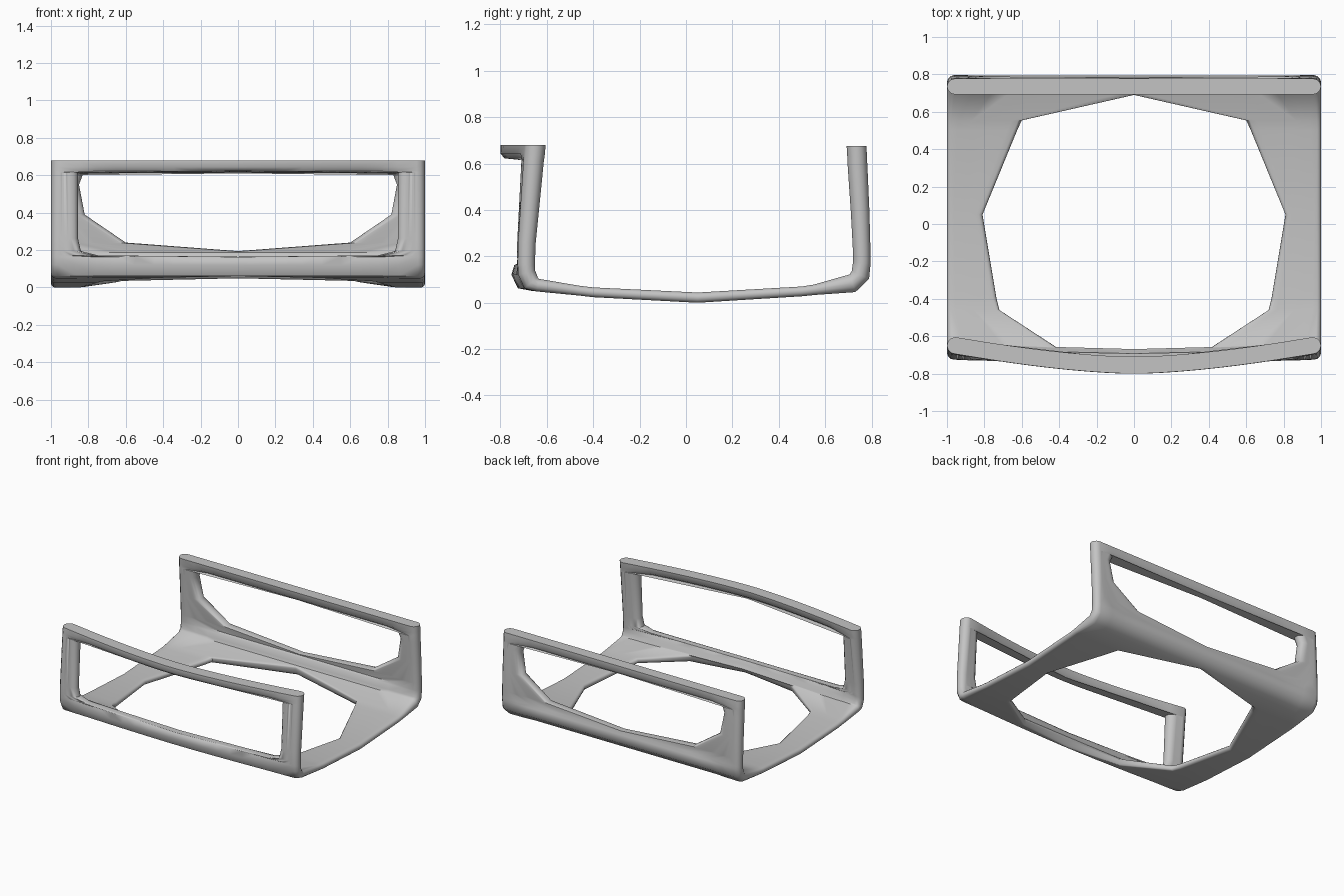
import bpy, bmesh, math
from mathutils import Vector

if "Cube" in bpy.data.objects:
    bpy.data.objects.remove(bpy.data.objects["Cube"])

# One bent, thick sheet: each row is a cross-section along the U-shaped side profile
# (y, z, thickness at the post, inner x of the opening, thickness at the inner edge)
C = -0.1   # inner x just past the mirror plane: the row runs right across
ROWS = [
    # front top bar
    (-.650, .680, .090, C, .090), (-.654, .640, .090, C, .085),
    (-.656, .620, .088, C, .045),
    # front posts
    (-.657, .612, .088, .855, .088), (-.686, .260, .076, .855, .076),
    (-.688, .195, .075, .84, .075), (-.688, .172, .075, .75, .045),
    # front lower beam
    (-.688, .163, .075, C, .045), (-.687, .130, .075, C, .075),
    (-.668, .086, .075, C, .072),
    # floor around the large opening
    (-.640, .076, .055, .41, .050), (-.460, .052, .042, .72, .040),
    (-.400, .045, .042, .735, .040), (.050, .022, .044, .81, .040),
    (.500, .049, .042, .625, .040), (.555, .056, .045, .60, .042),
    # back lower beam
    (.718, .084, .080, C, .070), (.752, .120, .082, C, .080),
    (.758, .172, .076, C, .070), (.758, .187, .075, C, .045),
    # back posts and window
    (.757, .240, .076, .60, .060), (.751, .390, .080, .82, .076),
    (.742, .550, .084, .85, .084), (.739, .602, .085, .83, .085),
    # back top bar
    (.739, .612, .085, C, .045), (.738, .632, .085, C, .080),
    (.735, .676, .085, C, .085),
]
ARC, SPAN = 6, 10


def bulge(x, y, z):
    """Forward bow of the front bars."""
    if y > -.6:
        return 0
    amp = .03 + .075 * min(max((z - .2) / .42, 0), 1)
    return -amp * max(0, 1 - (abs(x) / .95) ** 1.6)


def section(i):
    """Rounded-end cross-section of row i."""
    y, z, t, xi, te = ROWS[i]
    a, b = ROWS[max(i - 1, 0)], ROWS[min(i + 1, len(ROWS) - 1)]
    d = Vector((b[0] - a[0], b[1] - a[1])).normalized()
    n = Vector((-d.y, d.x))
    if i in (0, len(ROWS) - 1):
        n = Vector((round(n.x), 0))
    r, ri = t / 2, te / 2
    pts = []
    for k in range(ARC + 1):                       # outer edge
        ang = math.pi * (.5 - k / ARC)
        pts.append((1 - r + r * math.cos(ang), r * math.sin(ang)))
    x0, x1 = xi + ri, 1 - r

    def half(x):
        f = min(max((x - .80) / .08, 0), 1)
        return ri + (r - ri) * f

    xs = [x1 + (x0 - x1) * k / SPAN for k in range(1, SPAN)]
    pts += [(x, -half(x)) for x in xs]
    for k in range(ARC + 1):                       # edge of the opening
        ang = -math.pi * (.5 + k / ARC)
        pts.append((x0 + ri * math.cos(ang), ri * math.sin(ang)))
    pts += [(x, half(x)) for x in reversed(xs)]
    return [(x, y + n.x * h + bulge(x, y, z), z + n.y * h) for x, h in pts]


# Loft the rows into the right half
bm = bmesh.new()
loops = [[bm.verts.new(p) for p in section(i)] for i in range(len(ROWS))]
for a, b in zip(loops, loops[1:]):
    for k in range(len(a)):
        j = (k + 1) % len(a)
        bm.faces.new((a[k], a[j], b[j], b[k]))
bm.faces.new(loops[0])
bm.faces.new(loops[-1])
bmesh.ops.recalc_face_normals(bm, faces=bm.faces)
mesh = bpy.data.meshes.new("bracket_frame")
bm.to_mesh(mesh)
bm.free()

frame = bpy.data.objects.new("bracket_frame", mesh)
bpy.context.collection.objects.link(frame)
grey = bpy.data.materials.new("light_grey")
grey.diffuse_color = (.55, .55, .55, 1)
grey.use_nodes = True
grey.node_tree.nodes["Principled BSDF"].inputs["Base Color"].default_value = grey.diffuse_color
mesh.materials.append(grey)

# Smooth shading with crisp edges, then the left half by mirroring
bpy.context.view_layer.objects.active = frame
frame.select_set(True)
bpy.ops.object.shade_smooth_by_angle(angle=math.radians(50))
mirror = frame.modifiers.new("mirror", 'MIRROR')
mirror.use_bisect_axis[0] = True
mirror.use_clip = True
